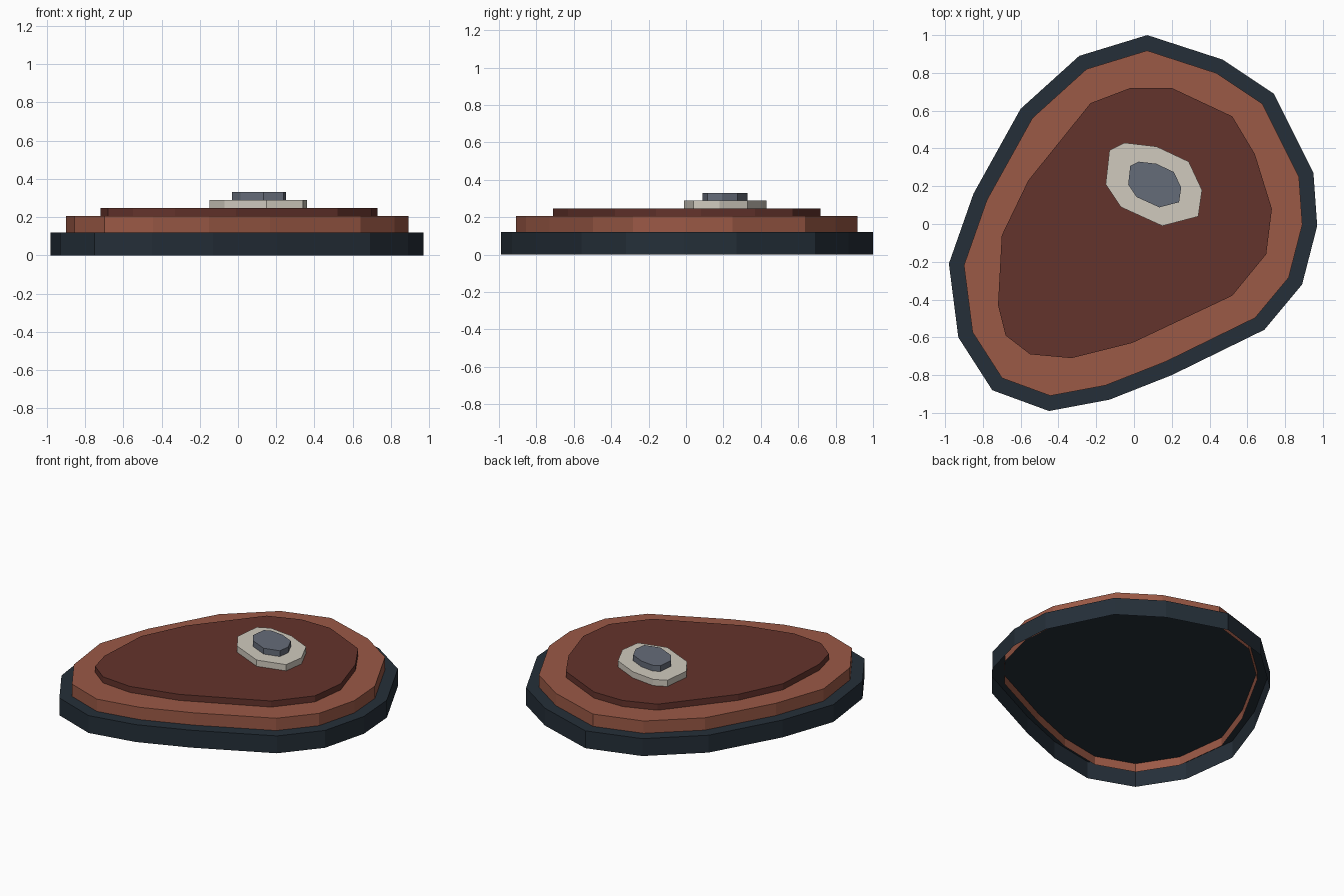
import bpy
from mathutils import Vector

if "Cube" in bpy.data.objects:
    bpy.data.objects.remove(bpy.data.objects["Cube"])


def material(name, rgb):
    m = bpy.data.materials.new(name)
    m.diffuse_color = (*rgb, 1.0)
    m.use_nodes = True
    m.node_tree.nodes["Principled BSDF"].inputs["Base Color"].default_value = m.diffuse_color
    return m


def inset(points, distance):
    """Move every edge of a clockwise outline inward by the same distance."""
    result = []
    for i, p in enumerate(points):
        p = Vector(p)
        a = (p - Vector(points[i - 1])).normalized()
        b = (Vector(points[(i + 1) % len(points)]) - p).normalized()
        na, nb = Vector((a.y, -a.x)), Vector((b.y, -b.x))
        result.append(tuple(p + (na + nb) * distance / (1 + na.dot(nb))))
    return result


def scale(points, factor, cx, cy):
    return [(cx + (x - cx) * factor, cy + (y - cy) * factor) for x, y in points]


def slab(name, outline, z0, z1, mat):
    """Flat-topped layer with straight walls and an open underside."""
    pts = outline[::-1]  # counter-clockwise seen from above
    n = len(pts)
    verts = [(x, y, z0) for x, y in pts] + [(x, y, z1) for x, y in pts]
    faces = [(i, (i + 1) % n, n + (i + 1) % n, n + i) for i in range(n)]
    faces.append(tuple(range(n, 2 * n)))
    mesh = bpy.data.meshes.new(name)
    mesh.from_pydata(verts, [], faces)
    mesh.materials.append(mat)
    bpy.context.collection.objects.link(bpy.data.objects.new(name, mesh))


# Outlines, clockwise seen from above
rim = [(.07, 1.0), (.47, .87), (.74, .69), (.95, .27), (.97, -.01), (.89, -.32),
       (.69, -.56), (.20, -.80), (-.13, -.93), (-.45, -.99), (-.75, -.88),
       (-.93, -.60), (-.98, -.21), (-.85, .16), (-.60, .61), (-.29, .89)]
meat = [(-.02, .72), (.20, .72), (.52, .57), (.64, .37), (.73, .08), (.70, -.16),
        (.52, -.38), (-.01, -.63), (-.33, -.71), (-.55, -.69), (-.68, -.59),
        (-.72, -.43), (-.70, -.06), (-.56, .23), (-.23, .64)]
bone = [(-.05, .43), (.12, .41), (.29, .33), (.36, .18), (.34, .04), (.15, -.01),
        (-.07, .09), (-.15, .21), (-.13, .39)]

# Stacked layers, from the bottom up
slab("base_rim", rim, 0, .12, material("dark navy", (.018, .028, .040)))
slab("outer_meat", inset(rim, .078), .06, .205, material("salmon brown", (.328, .100, .061)))
slab("inner_meat", meat, .15, .247, material("dark red", (.127, .033, .025)))
slab("bone_ring", bone, .22, .29, material("bone white", (.631, .591, .515)))
slab("marrow", scale(bone, .55, .115, .208), .26, .33, material("slate grey", (.130, .150, .191)))
